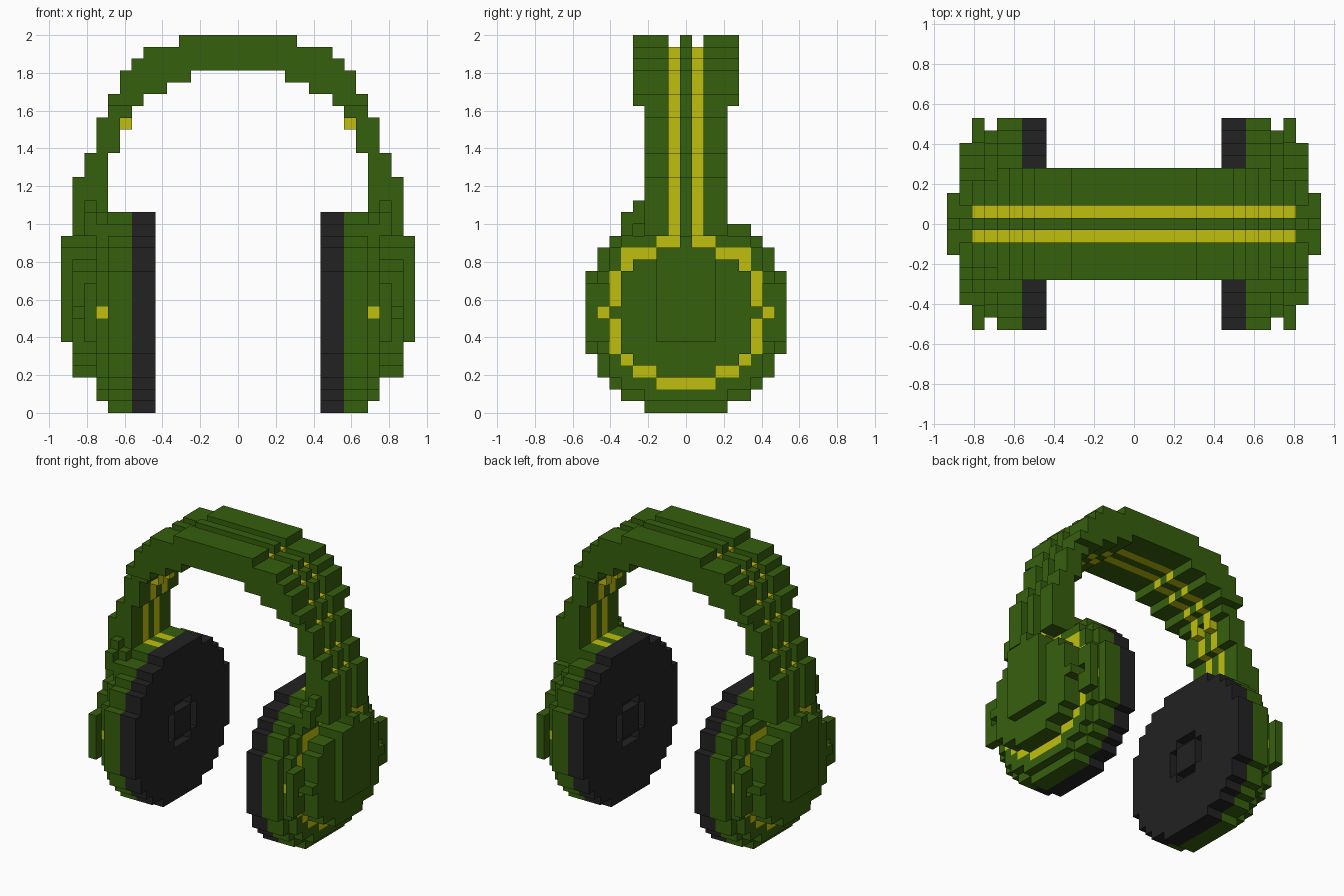
import bpy
import bmesh
from mathutils import Vector

cube = bpy.data.objects.get("Cube")
if cube:
    bpy.data.objects.remove(cube, do_unlink=True)

V = 0.0625          # edge of one block
MID = 8             # block row at the ear cup centre


def material(name, rgb):
    m = bpy.data.materials.new(name)
    m.use_nodes = True
    m.diffuse_color = (*rgb, 1)
    b = m.node_tree.nodes["Principled BSDF"]
    b.inputs["Base Color"].default_value = (*rgb, 1)
    b.inputs["Roughness"].default_value = 0.8
    return m


green = material("olive green", (0.037, 0.115, 0.004))
yellow = material("mustard yellow", (0.52, 0.52, 0.004))
black = material("charcoal", (0.016, 0.016, 0.016))

# Headband outline: (first row, last row, inner column, outer column)
ARCH = [(31, 31, 0, 4), (30, 30, 0, 7), (29, 29, 0, 8), (28, 28, 4, 9),
        (27, 27, 6, 9), (26, 26, 8, 10), (25, 25, 9, 10), (24, 24, 10, 11),
        (22, 23, 10, 11), (20, 21, 11, 12), (15, 19, 11, 13)]
arch = {(i, k) for k0, k1, a, b in ARCH
        for k in range(k0, k1 + 1) for i in range(a, b + 1)}


def headband():
    """Green band, wider across the top, with two grooves left open."""
    cells = set()
    for i, k in arch:
        half = 4 if k >= 26 else 3
        cells |= {(i, j, k) for j in range(-half, half + 1) if abs(j) != 1}
    return cells


def stripes():
    """Yellow inlay one block below the band's outer surface."""
    path = {(i, k) for i, k in arch | {(9, 24)}
            if (i + 1, k) in arch and (i, k + 1) in arch}
    path |= {(12, 15), (11, 15), (9, 16), (10, 16)}
    return {(i, j, k) for i, k in path for j in (-1, 1)}


def disc(limit):
    return {(j, k) for j in range(-8, 9) for k in range(17)
            if j * j + (k - MID) ** 2 <= limit}


# Accent ring: columns covered at each row distance from the centre
RING = {0: (7, 7), 1: (6, 6), 2: (6, 6), 3: (6, 6), 4: (5, 5), 5: (3, 5), 6: (0, 2)}
ring_jk, dome_jk = set(), set()
for k in range(2, 15):
    lo, hi = RING[abs(k - MID)]
    if k == 3:
        hi = 4
    for j in range(-hi, hi + 1):
        if abs(j) < lo:
            dome_jk.add((j, k))
        elif not (k == 14 and j == 0):
            ring_jk.add((j, k))


def ear_cup():
    cells = {(i, j, k) for i in (9, 10) for j, k in disc(74)}          # back shell
    cells |= {(11, j, k) for j, k in disc(62) - ring_jk}               # stepped rim
    cells |= {(i, j, k) for i in (12, 13) for j, k in dome_jk}         # dome
    cells |= {(14, j, k) for j in range(-2, 3) for k in range(6, 14)}  # outer cap
    cells |= {(i, 0, 14) for i in (12, 13, 14)}                        # centre rib
    for s in (-1, 1):                                                  # side guards
        cells |= {(12, s * 8, k) for k in range(6, 11)}
        cells |= {(12, s * 7, k) for k in (6, 7, 9, 10)}
    cells |= {(12, -4, 17), (12, -4, 16), (12, -5, 16), (12, -5, 15),
              (11, -4, 16), (11, -5, 15)}                              # hinge lugs
    return cells


def accent_ring():
    return {(11, j, k) for j, k in ring_jk}


def ear_pad():
    """Two-layer pad with a ring-shaped groove on the inner face."""
    groove = {(j, k + MID) for j in range(-2, 3) for k in range(-2, 3)
              if max(abs(j), abs(k)) == 2 and abs(j) + abs(k) < 4}
    full = disc(74)
    return {(7, j, k) for j, k in full - groove} | {(8, j, k) for j, k in full}


def flip(cells):
    return {(-1 - i, j, k) for i, j, k in cells}


# Collect the parts, mirroring those that sit on both sides
band, inlay = headband(), stripes()
parts = {"headband": (band | flip(band), green),
         "headband_stripes": (inlay | flip(inlay), yellow)}
for name, cells, mat in (("ear_cup", ear_cup() - inlay - band, green),
                         ("accent_ring", accent_ring(), yellow),
                         ("ear_pad", ear_pad(), black)):
    parts["left_" + name] = (cells, mat)
    parts["right_" + name] = (flip(cells), mat)

solid = set().union(*(c for c, _ in parts.values()))
AXES = [Vector((1, 0, 0)), Vector((0, 1, 0)), Vector((0, 0, 1))]


def build(name, cells, mat):
    """Skin a set of blocks, keeping only the exposed faces."""
    bm = bmesh.new()
    verts = {}

    def vert(p):
        key = tuple(round(c * 2) for c in p)
        if key not in verts:
            verts[key] = bm.verts.new(p * V)
        return verts[key]

    for c in sorted(cells):
        centre = Vector((c[0] + 0.5, c[1], c[2] + 0.5))
        for a in range(3):
            u, w = AXES[(a + 1) % 3] / 2, AXES[(a + 2) % 3] / 2
            for s in (1, -1):
                n = AXES[a] * s
                if tuple(c[d] + int(n[d]) for d in range(3)) in solid:
                    continue
                m = centre + n / 2
                quad = [m - u - w, m + u - w, m + u + w, m - u + w]
                bm.faces.new([vert(p) for p in quad[::s]])
    mesh = bpy.data.meshes.new(name)
    bm.to_mesh(mesh)
    bm.free()
    mesh.materials.append(mat)
    bpy.context.collection.objects.link(bpy.data.objects.new(name, mesh))


for part, (cells, mat) in parts.items():
    build(part, cells, mat)
